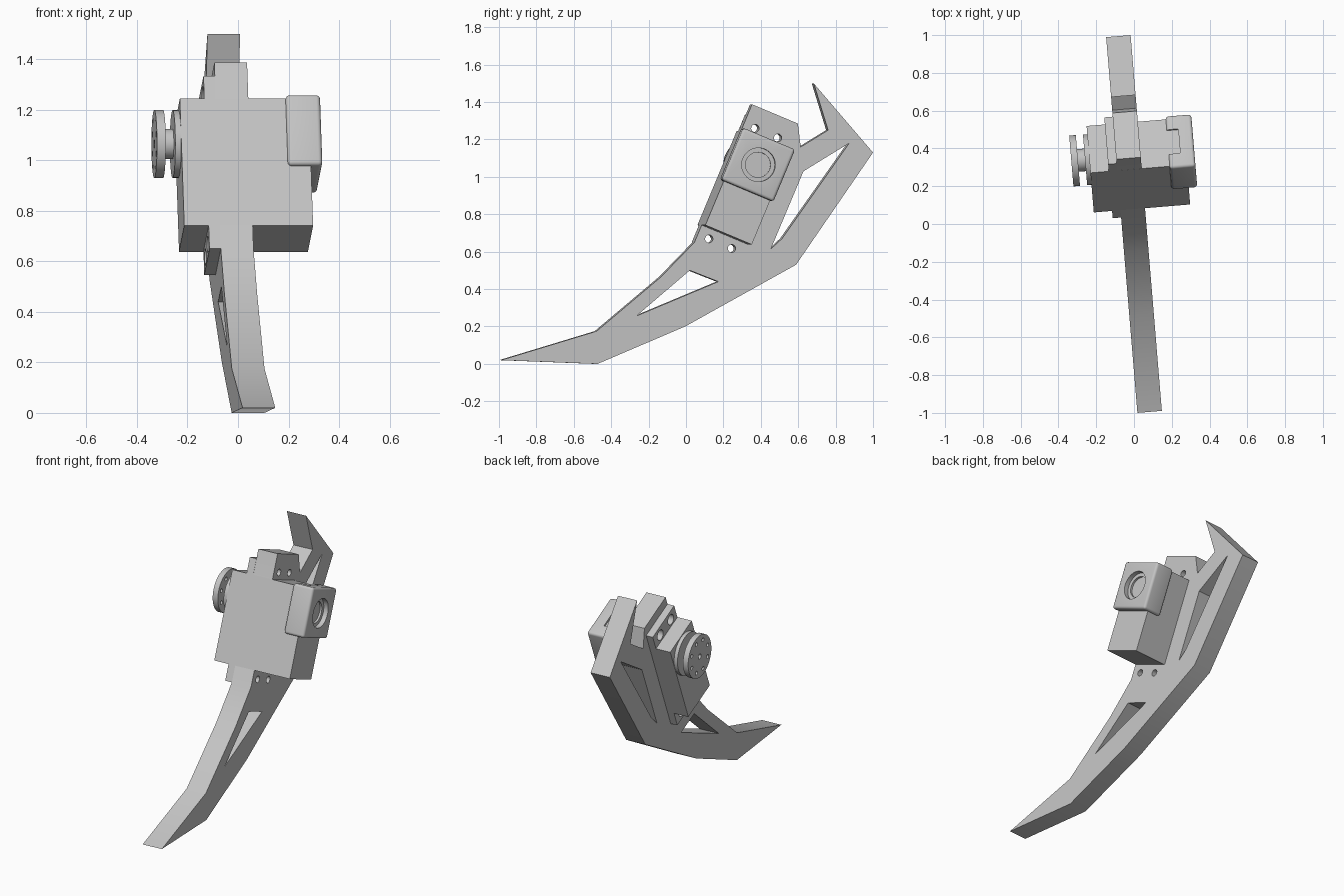
import bpy, bmesh, math
from mathutils import Matrix, Vector

cube = bpy.data.objects.get("Cube")
if cube:
    bpy.data.objects.remove(cube, do_unlink=True)

grey = bpy.data.materials.new("plain_grey")
grey.use_nodes = True
colour = (0.55, 0.55, 0.55, 1)
grey.diffuse_color = colour
grey.node_tree.nodes["Principled BSDF"].inputs["Base Color"].default_value = colour

# Whole leg is turned slightly; the motor also leans back inside the leg
TURN = Matrix.Rotation(math.radians(4.76), 4, 'Z')
LEAN = TURN @ Matrix.Translation((0, 0.04, 0.65)) @ Matrix.Rotation(math.radians(-22.7), 4, 'X')
MID_Y, MID_Z = 0.135, 0.506   # output axis in the leaning frame


def finish(name, bm, frame):
    bmesh.ops.recalc_face_normals(bm, faces=bm.faces)
    mesh = bpy.data.meshes.new(name)
    bm.to_mesh(mesh)
    bm.free()
    mesh.materials.append(grey)
    ob = bpy.data.objects.new(name, mesh)
    bpy.context.collection.objects.link(ob)
    ob.matrix_world = frame
    return ob


def prism(name, points, x0, x1, frame=TURN):
    """Extrude a y-z outline from x0 to x1."""
    bm = bmesh.new()
    face = bm.faces.new([bm.verts.new((x0, y, z)) for y, z in points])
    top = bmesh.ops.extrude_face_region(bm, geom=[face])["geom"]
    bmesh.ops.translate(bm, vec=(x1 - x0, 0, 0),
                        verts=[v for v in top if isinstance(v, bmesh.types.BMVert)])
    return finish(name, bm, frame)


def block(name, x0, x1, y0, y1, z0, z1):
    return prism(name, [(y0, z0), (y1, z0), (y1, z1), (y0, z1)], x0, x1, LEAN)


def disc(name, y, z, radius, x0, x1, sides=48):
    ring = [(y + radius * math.cos(math.tau * i / sides),
             z + radius * math.sin(math.tau * i / sides)) for i in range(sides)]
    return prism(name, ring, x0, x1, LEAN)


def bake(ob):
    """Apply all modifiers of an object."""
    bpy.context.view_layer.update()
    graph = bpy.context.evaluated_depsgraph_get()
    mesh = bpy.data.meshes.new_from_object(ob.evaluated_get(graph))
    ob.modifiers.clear()
    ob.data = mesh


def cut(ob, cutters):
    for c in cutters:
        mod = ob.modifiers.new("cut", 'BOOLEAN')
        mod.operation, mod.solver, mod.object = 'DIFFERENCE', 'EXACT', c
    bake(ob)
    for c in cutters:
        bpy.data.objects.remove(c, do_unlink=True)


def screw_cutters(radius):
    return [disc("screw_cutter", y, z, radius, -0.2, 0.2, 24)
            for y in (0.065, 0.197) for z in (0.047, 0.688)]


# Leg plate: curved claw, motor bracket and hooked top
leg = prism("leg_plate", [
    (-0.998, 0.02), (-0.48, 0.0), (-0.01, 0.2), (0.585, 0.53), (0.998, 1.13),
    (0.68, 1.5), (0.757, 1.25), (0.61, 1.16), (0.595, 1.285), (0.349, 1.388),
    (0.04, 0.65), (-0.14, 0.465), (-0.485, 0.175)], -0.065, 0.065)
windows = [
    [(0.015, 0.5), (0.168, 0.44), (-0.27, 0.257)],
    [(0.625, 1.03), (0.87, 1.18), (0.51, 0.67), (0.45, 0.615)]]
cut(leg, [prism("window_cutter", w, -0.2, 0.2) for w in windows] + screw_cutters(0.021))

# Motor body and its mounting ears
body = block("motor_body", -0.207, 0.305, 0, 0.27, 0.1, 0.645)
ears = block("motor_ears", -0.11, -0.065, 0, 0.27, 0, 0.742)
cut(ears, screw_cutters(0.033))

# Output flange, shaft and drilled horn on the right side
flange = disc("output_flange", MID_Y, MID_Z, 0.134, -0.23, -0.207)
shaft = disc("output_shaft", MID_Y, MID_Z, 0.06, -0.275, -0.225)
horn = disc("output_horn", MID_Y, MID_Z, 0.135, -0.303, -0.268)
drills = [disc("drill_cutter", MID_Y, MID_Z, 0.016, -0.32, -0.25, 16)]
for i in range(8):
    a = math.tau * i / 8
    drills.append(disc("drill_cutter", MID_Y + 0.1 * math.cos(a), MID_Z + 0.1 * math.sin(a),
                       0.012, -0.32, -0.25, 16))
cut(horn, drills)

# Rounded bearing cap on the left side, with a stepped socket and a top slot
H = 0.151
cap = block("bearing_cap", 0.213, 0.35, MID_Y - H, MID_Y + H, MID_Z - H, MID_Z + H)
bevel = cap.modifiers.new("round", 'BEVEL')
bevel.width, bevel.segments = 0.016, 4
bake(cap)
cut(cap, [disc("socket_cutter", MID_Y, MID_Z, 0.09, 0.32, 0.4),
          disc("socket_cutter", MID_Y, MID_Z, 0.067, 0.307, 0.4),
          block("slot_cutter", 0.2, 0.275, MID_Y - 0.07, MID_Y + 0.07, MID_Z, 0.7)])

# Smooth shading with sharp edges kept
bpy.ops.object.select_all(action='DESELECT')
for ob in (leg, body, ears, flange, shaft, horn, cap):
    ob.select_set(True)
bpy.context.view_layer.objects.active = leg
bpy.ops.object.shade_smooth_by_angle(angle=math.radians(30))
